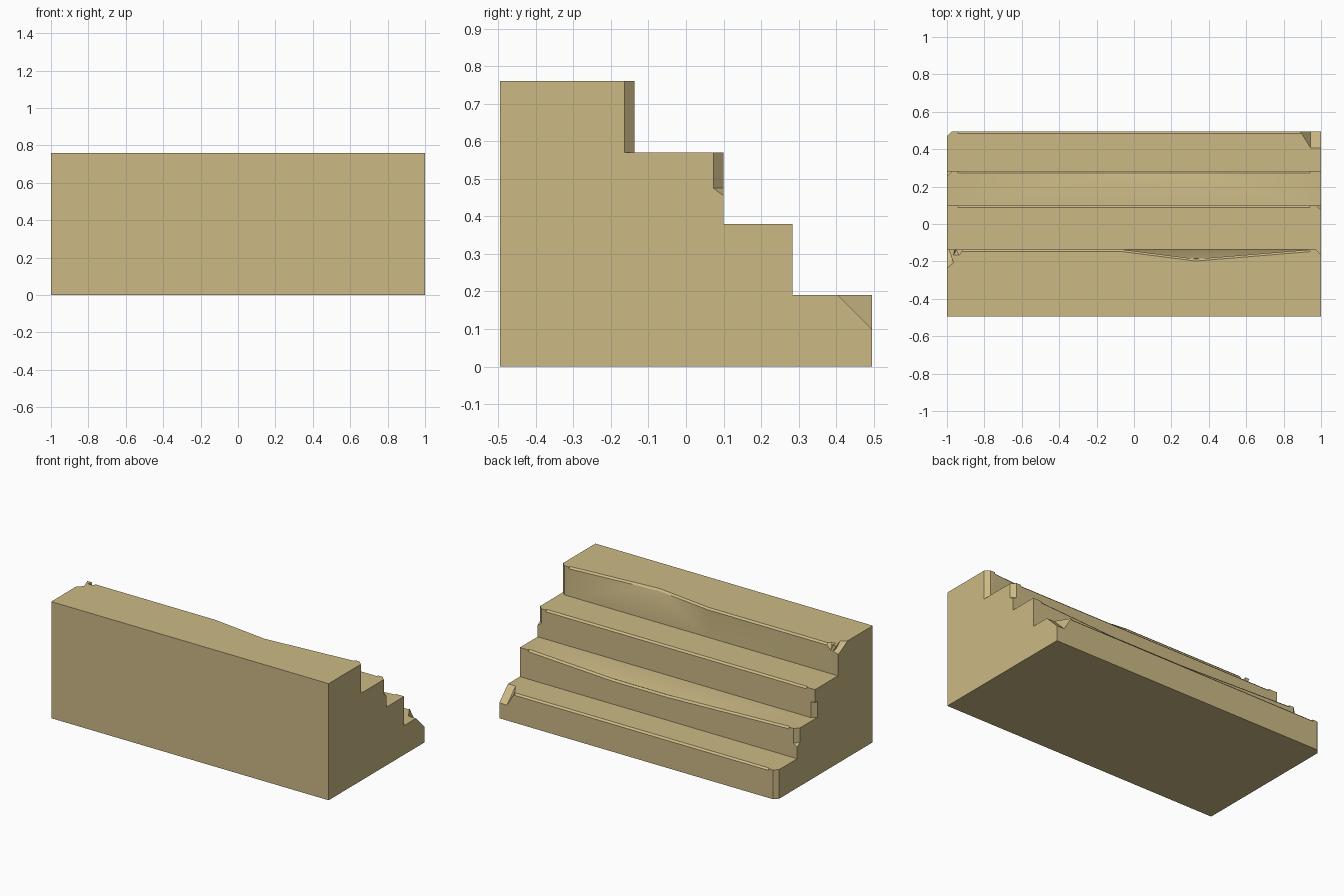
import bpy, bmesh, math
from mathutils import Vector

cube = bpy.data.objects.get("Cube")
if cube:
    bpy.data.objects.remove(cube, do_unlink=True)

# Sandy stone material
stone = bpy.data.materials.new("sandy_stone")
stone.use_nodes = True
color = (0.60, 0.485, 0.235, 1)
stone.diffuse_color = color
stone.node_tree.nodes["Principled BSDF"].inputs["Base Color"].default_value = color

RISE = 0.19
RISERS = [0.495, 0.283, 0.1, -0.137]  # y of each riser, bottom step first
FRONT = -0.495
UP_BACK = (0, 0.06, 0.06)


def make_object(name, bm):
    bmesh.ops.recalc_face_normals(bm, faces=bm.faces)
    mesh = bpy.data.meshes.new(name)
    bm.to_mesh(mesh)
    bm.free()
    mesh.materials.append(stone)
    obj = bpy.data.objects.new(name, mesh)
    bpy.context.collection.objects.link(obj)
    return obj


# Stair block: stepped side profile pushed across the width
profile = [(FRONT, 0), (RISERS[0], 0)]
for i, y in enumerate(RISERS):
    z = (i + 1) * RISE
    profile.append((y, z))
    profile.append((RISERS[i + 1] if i < 3 else FRONT, z))
bm = bmesh.new()
side = bm.faces.new([bm.verts.new((-1, y, z)) for y, z in profile])
swept = bmesh.ops.extrude_face_region(bm, geom=[side])
bmesh.ops.translate(bm, vec=(2, 0, 0),
                    verts=[v for v in swept["geom"] if isinstance(v, bmesh.types.BMVert)])
stairs = make_object("stone_stairs", bm)


def cut(points, out=UP_BACK):
    """Carve the hull of the points, swept outward, from the stairs."""
    bm = bmesh.new()
    for p in points:
        bm.verts.new(p)
        bm.verts.new(Vector(p) + Vector(out))
    hull = bmesh.ops.convex_hull(bm, input=bm.verts)
    spare = {g for g in hull["geom_interior"] if isinstance(g, bmesh.types.BMVert)}
    bmesh.ops.delete(bm, geom=list(spare), context="VERTS")
    bmesh.ops.dissolve_limit(bm, angle_limit=0.001, verts=bm.verts, edges=bm.edges)
    cutter = make_object("chip_cutter", bm)
    cutter.hide_render = True
    mod = stairs.modifiers.new("chip", "BOOLEAN")
    mod.operation, mod.solver, mod.object = "DIFFERENCE", "EXACT", cutter
    bpy.context.view_layer.objects.active = stairs
    bpy.ops.object.modifier_apply(modifier=mod.name)
    bpy.data.objects.remove(cutter, do_unlink=True)


def worn_edge(path, c=0.011):
    """Chamfer a step edge along a path."""
    for a, b in zip(path, path[1:]):
        cut([(x, y - dy, z - dz) for x, y, z in (a, b) for dy, dz in ((c, 0), (0, c))])


def corner(end, step, low, high, c=0.027):
    """Chamfer the upright corner of a step at one end."""
    y = RISERS[step]
    cut([(end * (1 - c), y, z) for z in (low, high)] +
        [(end, y - c, z) for z in (low, high)], (end * 0.05, 0.05, 0))


y1, y2, y3, y4 = RISERS
z1, z2, z3, z4 = [RISE * n for n in (1, 2, 3, 4)]
E = 0.94

# Sagging second tread and hollowed top riser
cut([(-E, y2, z2), (E, y2, z2), (0.33, y2, z2 - 0.03), (-0.06, y2, z2 - 0.03),
     (-E, y3, z2), (E, y3, z2)])
cut([(-0.06, y4, z4), (E, y4, z4), (0.33, y4 - 0.05, z4),
     (-0.06, y4, z3), (E, y4, z3)])

# Worn step edges
worn_edge([(-E, y1, z1), (0.89, y1, z1)])
worn_edge([(-E, y2, z2), (-0.06, y2, z2 - 0.03), (0.33, y2, z2 - 0.03), (E, y2, z2)])
worn_edge([(-E, y3, z3), (E, y3, z3)])
worn_edge([(-0.92, y4, z4), (-0.06, y4, z4), (0.33, y4 - 0.05, z4), (E, y4, z4)])

# Chamfered upright corners
corner(-1, 0, -0.02, z1 + 0.02)
corner(-1, 1, z2 - 0.095, z2 + 0.02)
corner(-1, 2, z2, z3 - 0.085)
corner(1, 2, z3 - 0.095, z3 + 0.02)
corner(1, 3, z3, z4 + 0.02)

# Pointed ends under the half-height corners
for end, y, z in ((-1, y2, z2 - 0.095), (1, y3, z3 - 0.095)):
    cut([(end * 0.973, y, z), (end, y - 0.027, z), (end, y, z - 0.02)], (end * 0.03, 0.03, 0.01))

# Broken bottom corner
cut([(0.945, y1 - 0.09, z1), (1, y1 - 0.09, z1), (0.945, y1, z1 - 0.09),
     (1, y1, z1 - 0.09), (0.89, y1, z1)], (0.06, 0.06, 0.06))

# Broken top corner, in two bites
cut([(-1, y4 - 0.1, z4), (-0.965, y4 - 0.07, z4), (-0.965, y4 - 0.03, z4 - 0.035),
     (-1, y4 - 0.03, z4 - 0.04), (-0.965, y4, z4 - 0.04), (-1, y4, z4 - 0.05)],
    (-0.05, 0.05, 0.05))
cut([(-0.965, y4 - 0.03, z4), (-0.935, y4 - 0.03, z4), (-0.91, y4, z4),
     (-0.95, y4, z4 - 0.04)], UP_BACK)

# Soft shading across the shallow dents, crisp edges elsewhere
bpy.ops.object.select_all(action="DESELECT")
stairs.select_set(True)
bpy.context.view_layer.objects.active = stairs
bpy.ops.object.shade_smooth_by_angle(angle=math.radians(20))
